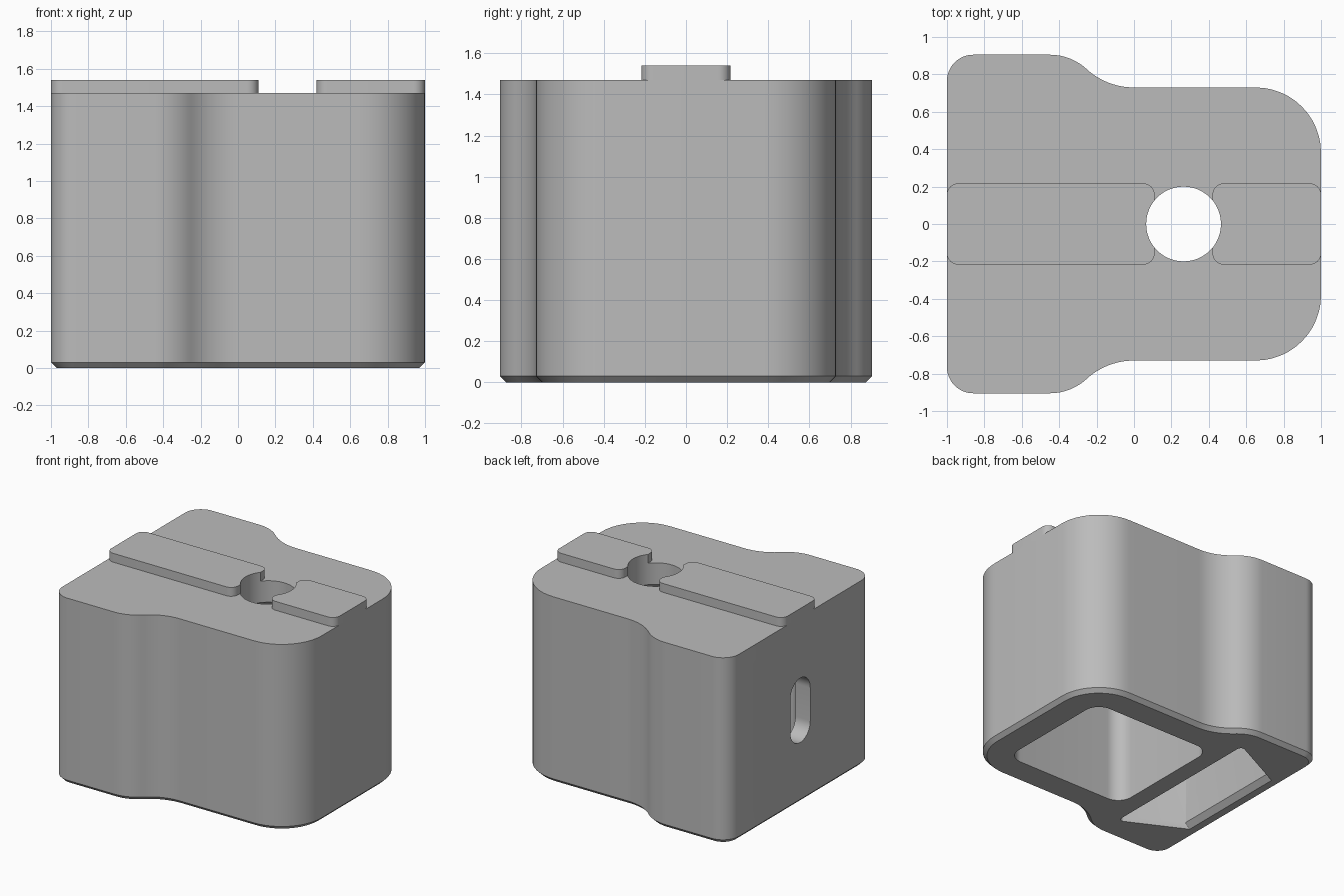
import bpy, bmesh, math
from mathutils import Vector, Matrix

cube = bpy.data.objects.get("Cube")
if cube:
    bpy.data.objects.remove(cube, do_unlink=True)

grey = bpy.data.materials.new("light_grey")
grey.use_nodes = True
colour = (0.5, 0.5, 0.5, 1)
grey.diffuse_color = colour
grey.node_tree.nodes["Principled BSDF"].inputs["Base Color"].default_value = colour


def fillet(corners, steps=12):
    """Round each (x, y, radius) corner of a polygon with an arc."""
    points = []
    for i, (x, y, r) in enumerate(corners):
        p = Vector((x, y))
        a = (Vector(corners[i - 1][:2]) - p).normalized()
        b = (Vector(corners[(i + 1) % len(corners)][:2]) - p).normalized()
        half = a.angle(b) / 2
        centre = p + (a + b).normalized() * (r / math.sin(half))
        start = p + a * (r / math.tan(half)) - centre
        turn = math.pi - 2 * half
        if a.x * b.y - a.y * b.x > 0:
            turn = -turn
        for k in range(steps + 1):
            points.append(centre + Matrix.Rotation(turn * k / steps, 2) @ start)
    return points


def rounded_box(x0, x1, y0, y1, r):
    return fillet([(x0, y0, r), (x1, y0, r), (x1, y1, r), (x0, y1, r)])


def loft(name, sections, chamfer=0):
    """Skin matching outlines stacked at given heights, with capped ends."""
    bm = bmesh.new()
    rings = [[bm.verts.new((p.x, p.y, z)) for p in outline] for outline, z in sections]
    n = len(rings[0])
    for low, high in zip(rings, rings[1:]):
        for i in range(n):
            j = (i + 1) % n
            bm.faces.new((low[i], low[j], high[j], high[i]))
    base = bm.faces.new(rings[0][::-1])
    bm.faces.new(rings[-1])
    bmesh.ops.remove_doubles(bm, verts=bm.verts[:], dist=0.0005)
    bmesh.ops.recalc_face_normals(bm, faces=bm.faces[:])
    if chamfer:
        base = min(bm.faces, key=lambda f: f.calc_center_median().z)
        bmesh.ops.bevel(bm, geom=base.edges[:], offset=chamfer, segments=1, affect='EDGES')
    mesh = bpy.data.meshes.new(name)
    bm.to_mesh(mesh)
    bm.free()
    mesh.materials.append(grey)
    ob = bpy.data.objects.new(name, mesh)
    bpy.context.collection.objects.link(ob)
    return ob


def cut_and_smooth(ob, cutters):
    bpy.ops.object.select_all(action='DESELECT')
    ob.select_set(True)
    bpy.context.view_layer.objects.active = ob
    for cutter in cutters:
        mod = ob.modifiers.new("cut", 'BOOLEAN')
        mod.operation = 'DIFFERENCE'
        mod.solver = 'EXACT'
        mod.object = cutter
        bpy.ops.object.modifier_apply(modifier=mod.name)
    bpy.ops.object.shade_smooth_by_angle(angle=math.radians(30))


TOP = 1.47

# Body: wide rear end, S-curved shoulders, narrow rounded end
side = [(1, 0.73, 0.35), (-0.146, 0.73, 0.375), (-0.337, 0.905, 0.29), (-1, 0.905, 0.14)]
outline = fillet(side + [(x, -y, r) for x, y, r in reversed(side)])
body = loft("body", [(outline, 0), (outline, TOP)], chamfer=0.03)

# Raised rails along the top
rails = []
for name, x0, x1 in (("long_rail", -1, 0.11), ("short_rail", 0.42, 1)):
    shape = rounded_box(x0, x1, -0.217, 0.217, 0.06)
    rails.append(loft(name, [(shape, TOP - 0.01), (shape, 1.54)]))

# Large pocket narrowing into the round hole
pocket = rounded_box(-0.29, 0.77, -0.5, 0.5, 0.12)
hole = rounded_box(0.065, 0.465, -0.2, 0.2, 0.2)
pocket_cutter = loft("pocket_cutter", [(pocket, -0.1), (pocket, 0.9), (hole, 1.3), (hole, 1.7)])


# Tapered pocket behind the slotted wall, with a chamfered mouth
def trapezoid(x):
    return fillet([(x, -0.46, 0.005), (-0.43, -0.7, 0.03), (-0.43, 0.7, 0.03), (x, 0.46, 0.005)])


mouth, inner = trapezoid(-0.91), trapezoid(-0.87)
wedge_cutter = loft("wedge_cutter", [(mouth, -0.1), (mouth, 0), (inner, 0.04), (inner, 1.3)])

# Upright slot through the wide end wall
slot = rounded_box(-0.125, 0.125, -0.255, 0.255, 0.125)
slot_cutter = loft("slot_cutter", [(slot, -1.2), (slot, -0.7)])
slot_cutter.data.transform(Matrix(((0, 0, 1, 0), (1, 0, 0, 0), (0, 1, 0, TOP / 2), (0, 0, 0, 1))))

cut_and_smooth(body, [pocket_cutter, wedge_cutter, slot_cutter])
for rail in rails:
    cut_and_smooth(rail, [pocket_cutter])
for cutter in (pocket_cutter, wedge_cutter, slot_cutter):
    bpy.data.objects.remove(cutter, do_unlink=True)
